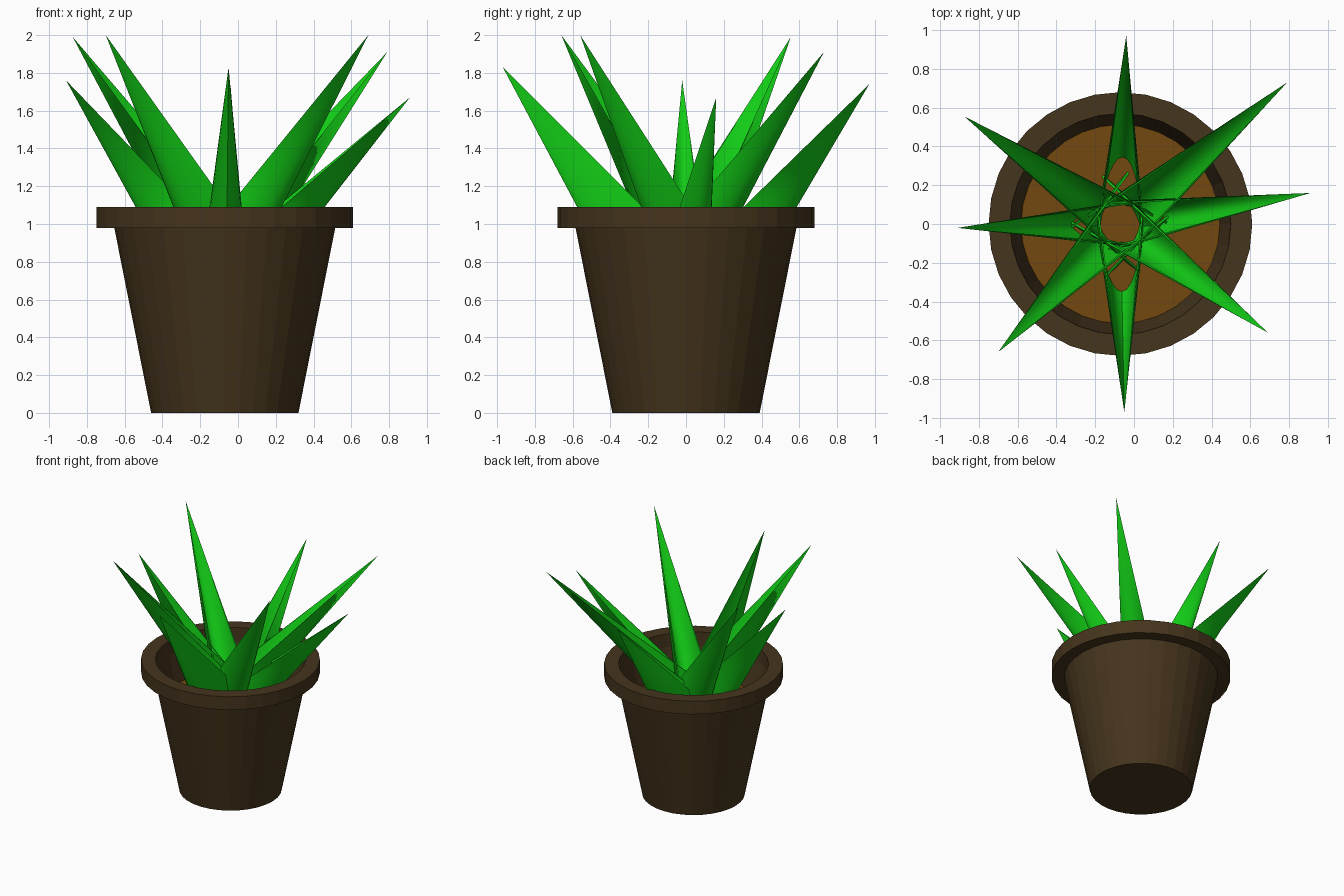
import bpy, bmesh, math
from mathutils import Vector

if "Cube" in bpy.data.objects:
    bpy.data.objects.remove(bpy.data.objects["Cube"])

CX, CY = -0.07, 0.0      # pot axis
SOIL_Z = 0.74
SIDES = 32


def material(name, rgb):
    m = bpy.data.materials.new(name)
    m.diffuse_color = (*rgb, 1)
    m.use_nodes = True
    m.node_tree.nodes["Principled BSDF"].inputs["Base Color"].default_value = m.diffuse_color
    return m


pot_mat = material("pot_brown", (0.06, 0.035, 0.012))
soil_mat = material("soil_brown", (0.17, 0.065, 0.005))
leaf_mat = material("leaf_green", (0.006, 0.6, 0.008))


def finish(bm, name, mat, smooth=None):
    bmesh.ops.recalc_face_normals(bm, faces=bm.faces)
    me = bpy.data.meshes.new(name)
    bm.to_mesh(me)
    bm.free()
    me.materials.append(mat)
    ob = bpy.data.objects.new(name, me)
    bpy.context.collection.objects.link(ob)
    if smooth:
        bpy.ops.object.select_all(action='DESELECT')
        ob.select_set(True)
        bpy.context.view_layer.objects.active = ob
        bpy.ops.object.shade_smooth_by_angle(angle=math.radians(smooth))
    return ob


def lathe(name, profile, mat):
    # spin an (r, z) profile around the pot axis
    bm = bmesh.new()
    rings = []
    for r, z in profile:
        rings.append([bm.verts.new((CX + r * math.cos(2 * math.pi * i / SIDES),
                                    CY + r * math.sin(2 * math.pi * i / SIDES), z))
                      for i in range(SIDES)])
    for a, b in zip(rings, rings[1:]):
        for i in range(SIDES):
            j = (i + 1) % SIDES
            bm.faces.new((a[i], a[j], b[j], b[i]))
    bm.faces.new(rings[0])
    bm.faces.new(rings[-1])
    return finish(bm, name, mat)


def leaf(name, tip, outer, rim, half_w, n=14):
    # channel-shaped leaf, open towards the plant's centre, tapering to a point
    tip = Vector(tip)
    out = Vector((tip.x - CX, tip.y - CY, 0)).normalized()
    side = Vector((-out.y, out.x, 0))
    base = Vector((CX, CY, SOIL_Z))
    bm = bmesh.new()

    def arc(depth, width):
        pts = []
        for i in range(n + 1):
            t = math.pi * i / n
            pts.append(base + out * (rim + depth * math.sin(t)) + side * width * math.cos(t))
        return pts

    outer_arc = arc(outer - rim, half_w)
    inner_arc = arc((outer - rim) * 0.92, half_w * 0.92)
    ring = [bm.verts.new(p) for p in outer_arc + inner_arc[::-1]]
    top = bm.verts.new(tip)
    for i, v in enumerate(ring):
        bm.faces.new((v, ring[(i + 1) % len(ring)], top))
    for i in range(n):      # underside of the leaf wall
        k = 2 * n + 1 - i
        bm.faces.new((ring[i], ring[i + 1], ring[k - 1], ring[k]))
    return finish(bm, name, leaf_mat, 40)


# Pot with overhanging rim and hollow top
lathe("pot", [(0.39, 0), (0.585, 0.98), (0.68, 0.98), (0.68, 1.09),
              (0.57, 1.09), (0.565, 0.98), (0.51, SOIL_Z - 0.02)], pot_mat)

# Soil
lathe("soil", [(0.505, SOIL_Z - 0.015), (0.513, SOIL_Z)], soil_mat)

# Leaves: tip, outer base radius, open-edge base radius, half width
leaves = [
    ((-0.05, -0.97, 1.83), 0.39, -0.12, 0.125),
    ((-0.04, 0.97, 1.74), 0.38, -0.05, 0.115),
    ((-0.91, -0.02, 1.76), 0.28, -0.14, 0.12),
    ((0.91, 0.16, 1.67), 0.26, -0.13, 0.13),
    ((0.79, 0.73, 1.91), 0.14, -0.22, 0.16),
    ((0.69, -0.56, 2.0), 0.14, -0.22, 0.15),
    ((-0.70, -0.66, 2.0), 0.16, -0.22, 0.16),
    ((-0.875, 0.555, 1.99), 0.16, -0.22, 0.15),
]
for i, args in enumerate(leaves):
    leaf(f"leaf_{i + 1}", *args)
